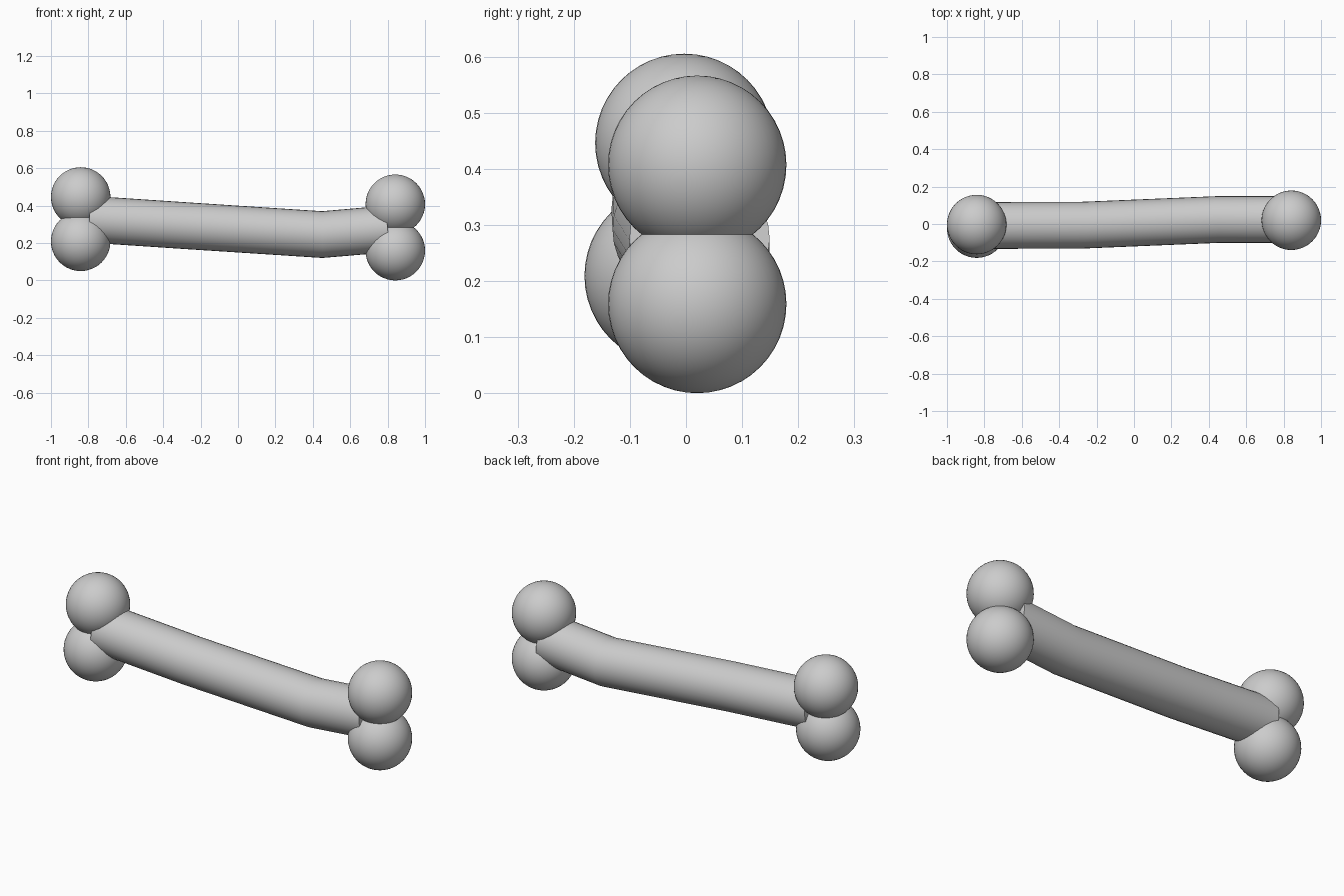
import bpy
from math import radians

if "Cube" in bpy.data.objects:
    bpy.data.objects.remove(bpy.data.objects["Cube"])

KNOB_R = 0.159
SHAFT_R = 0.125


def smooth(obj):
    bpy.ops.object.select_all(action='DESELECT')
    obj.select_set(True)
    bpy.context.view_layer.objects.active = obj
    bpy.ops.object.shade_smooth_by_angle(angle=radians(35))


# Four round knobs, two at each end
knobs = {
    "left_upper_knob": (-0.841, -0.003, 0.446),
    "left_lower_knob": (-0.841, -0.022, 0.209),
    "right_upper_knob": (0.841, 0.020, 0.407),
    "right_lower_knob": (0.841, 0.020, 0.159),
}
for name, pos in knobs.items():
    bpy.ops.mesh.primitive_uv_sphere_add(segments=48, ring_count=24,
                                         radius=KNOB_R, location=pos)
    knob = bpy.context.object
    knob.name = name
    smooth(knob)

# Slightly bent round shaft, swept along a four-point path with flat ends
path = [(-0.795, -0.008, 0.327), (-0.27, -0.006, 0.292),
        (0.45, 0.024, 0.245), (0.80, 0.024, 0.275)]
curve = bpy.data.curves.new("shaft", 'CURVE')
curve.dimensions = '3D'
curve.bevel_depth = SHAFT_R
curve.bevel_resolution = 14
curve.use_fill_caps = True
spline = curve.splines.new('POLY')
spline.points.add(len(path) - 1)
for point, co in zip(spline.points, path):
    point.co = (*co, 1)
shaft = bpy.data.objects.new("shaft", curve)
bpy.context.collection.objects.link(shaft)
bpy.ops.object.select_all(action='DESELECT')
shaft.select_set(True)
bpy.context.view_layer.objects.active = shaft
bpy.ops.object.convert(target='MESH')
smooth(bpy.context.object)
